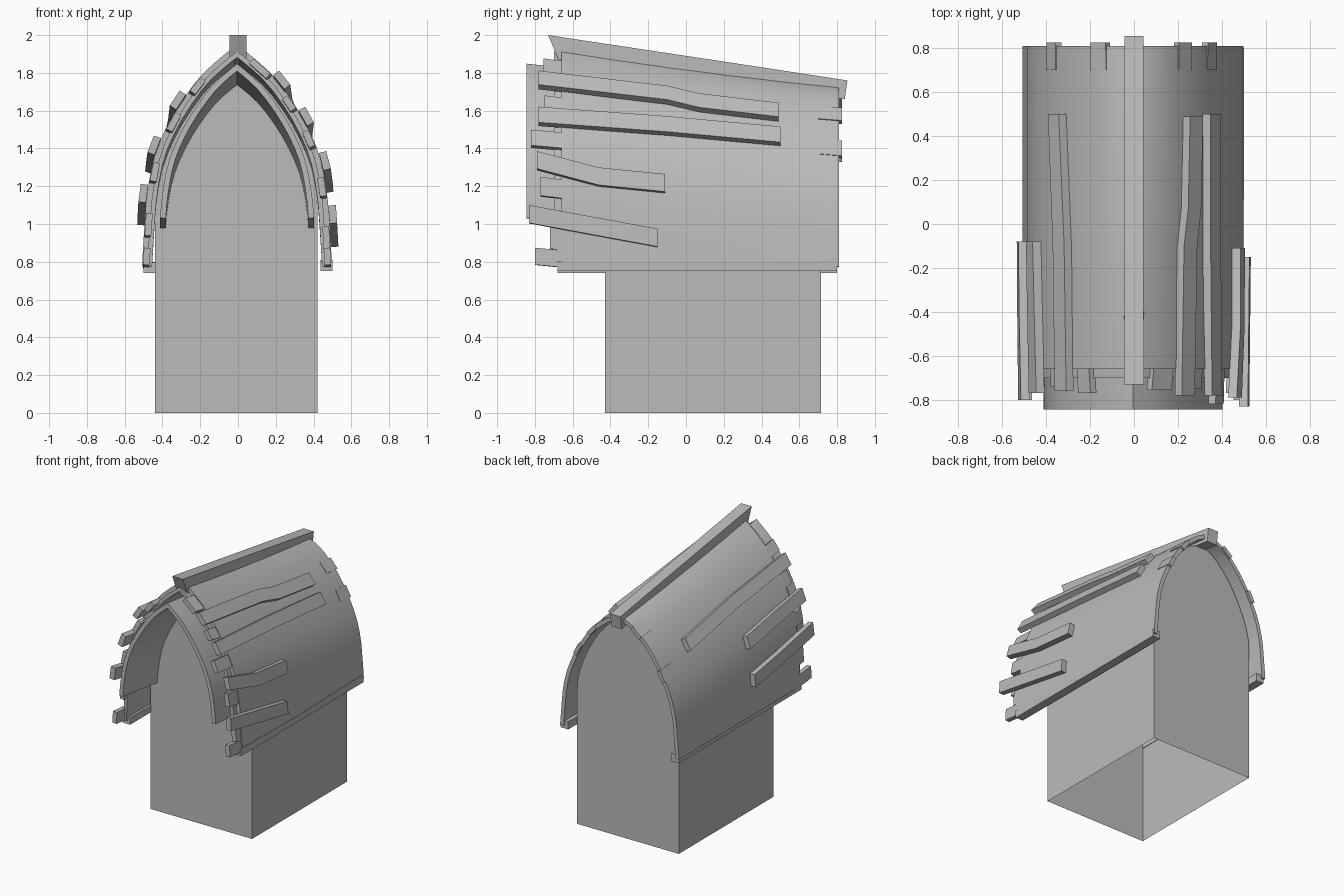
import bpy, bmesh, math
from mathutils import Vector

cube = bpy.data.objects.get("Cube")
if cube:
    bpy.data.objects.remove(cube, do_unlink=True)

grey = bpy.data.materials.new("plain grey")
grey.use_nodes = True
grey.diffuse_color = (0.5, 0.5, 0.5, 1)
grey.node_tree.nodes["Principled BSDF"].inputs["Base Color"].default_value = (0.5, 0.5, 0.5, 1)

# Half outlines of the roof, ridge to eave: pointed at the front, rounder and lower at the back
WIDTHS = [0, 0.1, 0.2, 0.3, 0.38, 0.44, 0.475, 0.49, 0.503]
FRONT = [1.95, 1.87, 1.775, 1.64, 1.5, 1.35, 1.17, 1.0, 0.775]
BACK = [1.735, 1.7, 1.62, 1.5, 1.36, 1.22, 1.08, 0.94, 0.775]
FRONT_Y, BACK_Y = -0.66, 0.81


def spline(values, u):
    """Smooth curve through evenly spaced values, u from 0 to 1."""
    last = len(values) - 1
    i = min(int(u * last), last - 1)
    f = u * last - i
    b, c = values[i], values[i + 1]
    a = values[i - 1] if i else 2 * b - c
    d = values[i + 2] if i + 2 <= last else 2 * c - b
    return b + 0.5 * f * (c - a + f * (2 * a - 5 * b + 4 * c - d + f * (3 * (b - c) + d - a)))


def roof_point(u, y):
    t = min(max((y - FRONT_Y) / (BACK_Y - FRONT_Y), 0), 1)
    t = t * (1.25 - 0.25 * t)
    z = spline(FRONT, u) * (1 - t) + spline(BACK, u) * t
    return Vector((spline(WIDTHS, u), z))


def roof_frame(u, y):
    """Point, downhill direction and outward direction on the half outline."""
    e = 0.01
    down = (roof_point(min(u + e, 1), y) - roof_point(max(u - e, 0), y)).normalized()
    return roof_point(u, y), down, Vector((-down.y, down.x))


def arch(y, offset, reach=1.0, steps=14):
    """Full arch from the left eave over the ridge to the right eave."""
    half = []
    for k in range(steps + 1):
        p, down, out = roof_frame(reach * k / steps, y)
        if k == 0:
            half.append(Vector((0, p.y + offset / out.y)))
        else:
            half.append(p + out * offset)
    left = [Vector((-p.x, p.y)) for p in half[:0:-1]]
    return left + half


def loft(name, loops, closed=True, cap="quads"):
    bm = bmesh.new()
    rings = [[bm.verts.new(p) for p in loop] for loop in loops]
    n = len(rings[0])
    for r, s in zip(rings, rings[1:]):
        for i in range(n if closed else n - 1):
            j = (i + 1) % n
            bm.faces.new((r[i], r[j], s[j], s[i]))
    for ring in (rings[0], rings[-1]):
        if cap == "quads":
            for i in range(n // 2 - 1):
                bm.faces.new((ring[i], ring[i + 1], ring[n - 2 - i], ring[n - 1 - i]))
        else:
            bm.faces.new(ring)
    bmesh.ops.recalc_face_normals(bm, faces=bm.faces)
    mesh = bpy.data.meshes.new(name)
    bm.to_mesh(mesh)
    bm.free()
    mesh.materials.append(grey)
    obj = bpy.data.objects.new(name, mesh)
    bpy.context.collection.objects.link(obj)
    bpy.ops.object.select_all(action="DESELECT")
    obj.select_set(True)
    bpy.context.view_layer.objects.active = obj
    bpy.ops.object.shade_smooth_by_angle(angle=math.radians(30))
    return obj


def shell(name, ys, offset, thick, reach=1.0, droop=0.0):
    loops = []
    for y in ys:
        drop = droop * (y - ys[0]) / (ys[-1] - ys[0])
        outer = arch(y, offset, reach)
        inner = arch(y, offset - thick, reach)
        loops.append([(p.x - 0.005, y, p.y - drop) for p in outer + inner[::-1]])
    return loft(name, loops)


def plank(name, side, path, width=0.095, thick=0.04, lift=0.02):
    """Board lying on the roof through (y, z) points."""
    loops = []
    for y, z in path:
        lo, hi = 0.0, 1.0
        for _ in range(24):
            mid = (lo + hi) / 2
            if roof_point(mid, y).y > z:
                lo = mid
            else:
                hi = mid
        p, down, out = roof_frame(lo, y)
        p = p + out * lift
        a, b = down * width / 2, out * thick / 2
        loops.append([(side * q.x - 0.005, y, q.y)
                      for q in (p - a - b, p + a - b, p + a + b, p - a + b)])
    return loft(name, loops)


def beam(name, stations):
    """Square bar through (x, half width, y top, y bottom, z top, z bottom)."""
    return loft(name, [[(x - w, yb, zb), (x + w, yb, zb), (x + w, yt, zt), (x - w, yt, zt)]
                       for x, w, yt, yb, zt, zb in stations])


# House body, open underneath
walls = []
for y in (-0.43, 0, 0.35, 0.715):
    line = [(max(min(p.x, 0.43), -0.43) - 0.01, y, p.y) for p in arch(y, -0.045)]
    walls.append([(-0.44, y, 0)] + line + [(0.42, y, 0)])
loft("house_body", walls, closed=False, cap="ngon")

# Roof layers
shell("roof", [FRONT_Y, -0.4, -0.1, 0.2, 0.5, BACK_Y], 0, 0.03)
shell("roof_underlayer", [-0.7, -0.55, -0.4], -0.028, 0.025)
shell("front_inner_arch", [-0.845, -0.64, -0.42], -0.08, 0.03, reach=0.85, droop=0.04)

# Ridge beam and eave trims
beam("ridge_beam", [(0, 0.045, -0.73, -0.675, 2.0, 1.87),
                    (0, 0.043, 0.2, 0.2, 1.86, 1.75),
                    (0, 0.043, 0.855, 0.84, 1.76, 1.66)])
for label, side, z in (("left", 1, 0.75), ("right", -1, 0.74)):
    beam(label + "_eave_trim", [(side * 0.468, 0.032, y, y, z + h, z)
                                for y, h in ((-0.68, 0.055), (0, 0.045), (0.8, 0.06))])

# Boards on the roof
boards = {
    "left": [[(-0.78, 1.75), (-0.1, 1.67), (0.07, 1.63), (0.49, 1.58)],
             [(-0.78, 1.56), (-0.1, 1.51), (0.5, 1.455)],
             [(-0.79, 1.33), (-0.46, 1.245), (-0.11, 1.21)],
             [(-0.83, 1.05), (-0.15, 0.925)]],
    "right": [[(-0.76, 1.645), (-0.1, 1.57), (0.5, 1.48)],
              [(-0.77, 1.41), (-0.4, 1.36), (-0.08, 1.31)],
              [(-0.8, 1.16), (-0.4, 1.09), (-0.08, 1.04)]],
}
# Short board ends poking out of the front: height, front y, width
stubs = {
    "left": [(1.84, -0.755, 0.12), (1.65, -0.75, 0.08), (1.46, -0.82, 0.09),
             (1.2, -0.77, 0.1), (0.93, -0.72, 0.12), (0.83, -0.8, 0.09)],
    "right": [(1.745, -0.77, 0.09), (1.55, -0.74, 0.1), (1.28, -0.75, 0.1),
              (1.0, -0.72, 0.12), (0.83, -0.8, 0.09)],
}
# Short board ends at the back
nubs = {"left": [1.58, 1.4], "right": [1.66, 1.38]}
for label, side in (("left", 1), ("right", -1)):
    for i, path in enumerate(boards[label]):
        plank(f"{label}_roof_board_{i + 1}", side, path)
    for i, (z, y, w) in enumerate(stubs[label]):
        plank(f"{label}_front_board_end_{i + 1}", side, [(y, z), (-0.6, z - 0.02)], w, 0.035, -0.022)
    for i, z in enumerate(nubs[label]):
        plank(f"{label}_back_board_end_{i + 1}", side, [(0.7, z + 0.01), (0.825, z)], 0.09, 0.03, -0.012)
